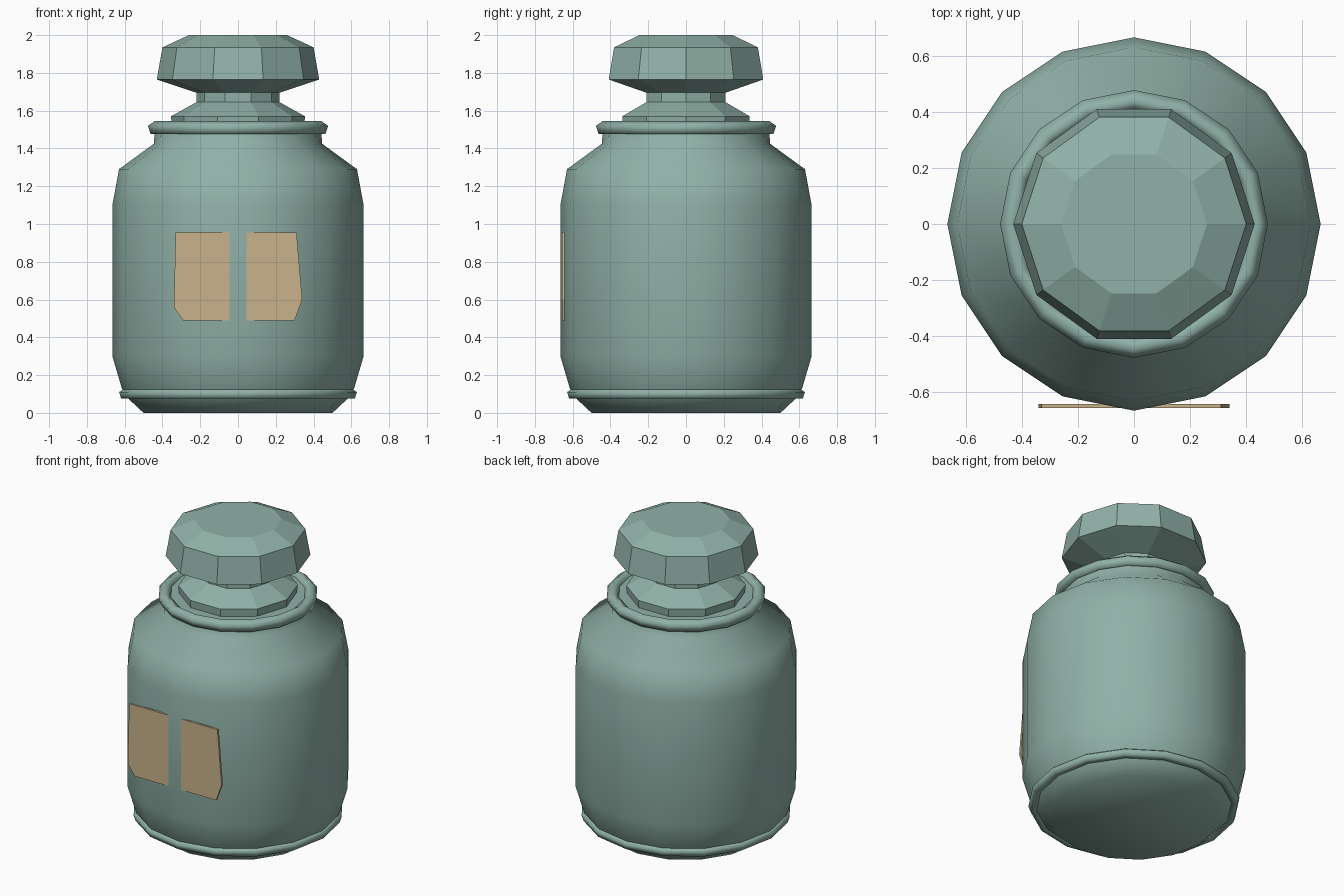
import bpy, bmesh, math

cube = bpy.data.objects.get("Cube")
if cube:
    bpy.data.objects.remove(cube, do_unlink=True)


def material(name, color):
    m = bpy.data.materials.new(name)
    m.use_nodes = True
    m.diffuse_color = color
    m.node_tree.nodes["Principled BSDF"].inputs["Base Color"].default_value = color
    return m


glaze = material("teal glaze", (0.28, 0.44, 0.39, 1))
paper = material("tan label", (0.59, 0.45, 0.26, 1))


def add_object(name, bm, mat):
    bmesh.ops.recalc_face_normals(bm, faces=bm.faces)
    mesh = bpy.data.meshes.new(name)
    bm.to_mesh(mesh)
    bm.free()
    mesh.materials.append(mat)
    ob = bpy.data.objects.new(name, mesh)
    bpy.context.collection.objects.link(ob)
    return ob


def smooth(ob, degrees):
    bpy.ops.object.select_all(action='DESELECT')
    ob.select_set(True)
    bpy.context.view_layer.objects.active = ob
    bpy.ops.object.shade_smooth_by_angle(angle=math.radians(degrees))


def lathe(name, profile, sides, closed=False):
    """Spin (radius, height) points about z; open profiles get end caps."""
    bm = bmesh.new()
    rings = []
    for r, z in profile:
        angles = [math.tau * i / sides for i in range(sides)]
        rings.append([bm.verts.new((r * math.cos(a), r * math.sin(a), z)) for a in angles])
    pairs = list(zip(rings, rings[1:]))
    if closed:
        pairs.append((rings[-1], rings[0]))
    else:
        bm.faces.new(rings[0])
        bm.faces.new(rings[-1])
    for low, high in pairs:
        for i in range(sides):
            j = (i + 1) % sides
            bm.faces.new((low[i], low[j], high[j], high[i]))
    return add_object(name, bm, glaze)


def bead(name, radius, height, thickness):
    """Five-sided rounded band around the jar."""
    steps = [math.tau * (k / 5 + 0.25) for k in range(5)]
    ring = [(radius + thickness * math.cos(a), height + thickness * math.sin(a)) for a in steps]
    smooth(lathe(name, ring, 16, closed=True), 80)


# Jar body with rounded shoulder and short neck
body = lathe("jar_body", [(0.50, 0), (0.58, 0.075), (0.615, 0.13), (0.665, 0.3),
                          (0.665, 1.1), (0.63, 1.29), (0.445, 1.425), (0.44, 1.52)], 16)
smooth(body, 60)

# Beads at the foot and the mouth
bead("foot_bead", 0.60, 0.1, 0.031)
bead("mouth_bead", 0.44, 1.507, 0.039)

# Faceted stopper: flange, narrow neck and knob
lathe("stopper", [(0.35, 1.515), (0.355, 1.57), (0.22, 1.645), (0.22, 1.695),
                  (0.43, 1.765), (0.40, 1.935), (0.26, 2.0)], 10)

# Flat label, with the body's front ridge showing through its middle
outline = [(-0.29, 0.49), (0.30, 0.49), (0.34, 0.60), (0.31, 0.955),
           (-0.33, 0.955), (-0.34, 0.56)]
bm = bmesh.new()
front = bm.faces.new([bm.verts.new((x, -0.656, z)) for x, z in outline])
extruded = bmesh.ops.extrude_face_region(bm, geom=[front], use_keep_orig=True)
moved = [v for v in extruded["geom"] if isinstance(v, bmesh.types.BMVert)]
bmesh.ops.translate(bm, verts=moved, vec=(0, 0.014, 0))
add_object("label", bm, paper)
